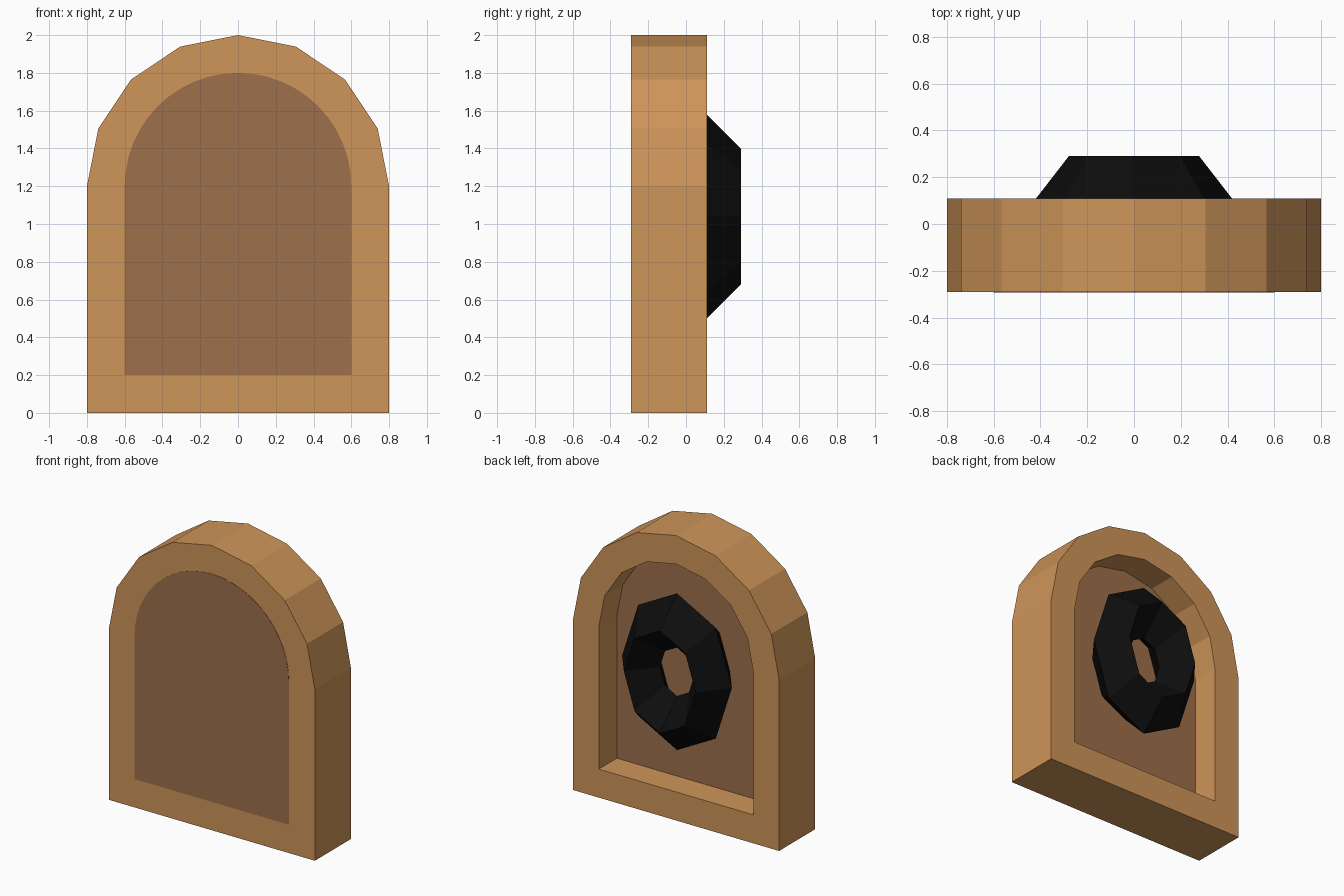
import bpy, bmesh
from math import sin, cos, pi

if "Cube" in bpy.data.objects:
    bpy.data.objects.remove(bpy.data.objects["Cube"])


def material(name, color):
    m = bpy.data.materials.new(name)
    m.diffuse_color = (*color, 1)
    m.use_nodes = True
    m.node_tree.nodes["Principled BSDF"].inputs["Base Color"].default_value = m.diffuse_color
    return m


def finish(bm, name, mat):
    bmesh.ops.recalc_face_normals(bm, faces=bm.faces)
    me = bpy.data.meshes.new(name)
    bm.to_mesh(me)
    bm.free()
    me.materials.append(mat)
    ob = bpy.data.objects.new(name, me)
    bpy.context.collection.objects.link(ob)
    return ob


def arch(r, base, segs, spring=1.2):
    """Arched outline: two base corners plus a half circle."""
    arc = [(r * cos(pi * i / segs), spring + r * sin(pi * i / segs)) for i in range(segs + 1)]
    return [(-r, base), (r, base)] + arc


def ring_of(bm, pts, y):
    return [bm.verts.new((x, y, z)) for x, z in pts]


def bridge(bm, a, b):
    n = len(a)
    for i in range(n):
        j = (i + 1) % n
        bm.faces.new((a[i], a[j], b[j], b[i]))


wood = material("frame_wood", (0.62, 0.30, 0.10))
dark_wood = material("panel_wood", (0.34, 0.16, 0.07))
black = material("black", (0.004, 0.004, 0.004))

FRONT, BACK, PANEL_BACK = -0.29, 0.11, -0.09

# arched frame, open in the middle
bm = bmesh.new()
outer, inner = arch(0.8, 0.0, 8), arch(0.6, 0.2, 8)
loops = [ring_of(bm, p, y) for p, y in
         ((outer, FRONT), (outer, BACK), (inner, BACK), (inner, FRONT))]
for i in range(4):
    bridge(bm, loops[i], loops[(i + 1) % 4])
finish(bm, "arch_frame", wood)

# panel flush with the front, recessed at the back
bm = bmesh.new()
pts = arch(0.6, 0.2, 24)
a, b = ring_of(bm, pts, FRONT - 0.002), ring_of(bm, pts, PANEL_BACK)
bridge(bm, a, b)
bm.faces.new(a)
bm.faces.new(b)
finish(bm, "arch_panel", dark_wood)

# oval low-poly ring on the back, diamond cross-section
bm = bmesh.new()
rings = []
for k in range(4):
    t = k * pi / 2
    r = 0.36 + 0.19 * cos(t)
    pts = [(0.775 * r * cos(pi * i / 4), 1.04 + r * sin(pi * i / 4)) for i in range(8)]
    rings.append(ring_of(bm, pts, 0.10 + 0.19 * sin(t)))
for k in range(4):
    bridge(bm, rings[k], rings[(k + 1) % 4])
finish(bm, "back_ring", black)
